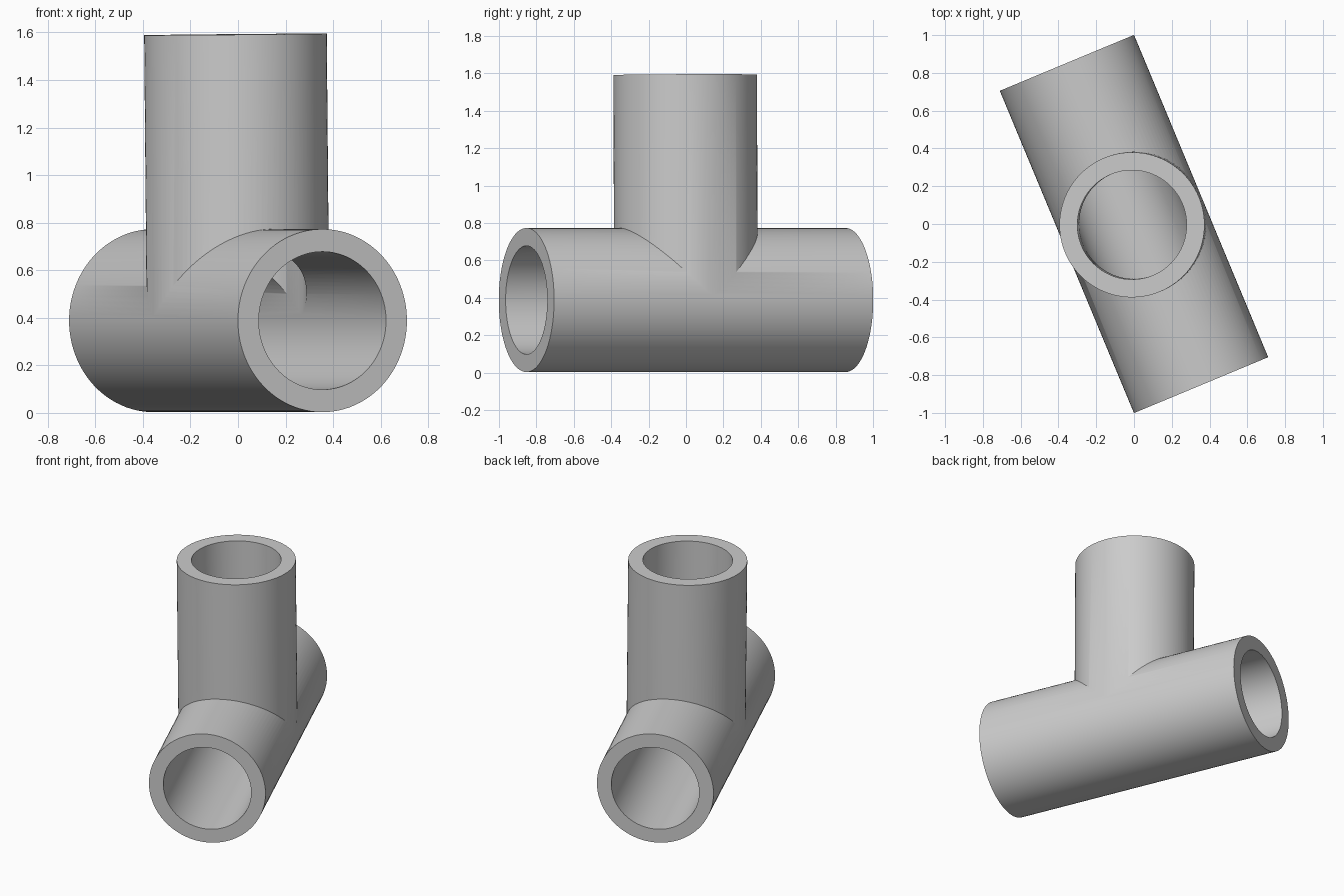
import bpy
from math import radians
from mathutils import Matrix

cube = bpy.data.objects.get("Cube")
if cube:
    bpy.data.objects.remove(cube, do_unlink=True)

OUTER, INNER = 0.385, 0.29
HALF_RUN = 0.924
BRANCH = 1.204
SEGMENTS = 96
TURN = Matrix.Rotation(radians(22.6), 4, "Z")
LIFT = Matrix.Translation((0, 0, 0.388))

# Plain grey finish
grey = bpy.data.materials.new("grey_plastic")
grey.use_nodes = True
colour = (0.6, 0.6, 0.6, 1)
grey.diffuse_color = colour
grey.node_tree.nodes["Principled BSDF"].inputs["Base Color"].default_value = colour


def tube(name, radius, start, end, tilt):
    """Solid cylinder along a tilted axis, from start to end past the joint."""
    bpy.ops.mesh.primitive_cylinder_add(vertices=SEGMENTS, radius=radius, depth=end - start)
    obj = bpy.context.object
    obj.name = name
    obj.data.transform(LIFT @ TURN @ tilt @ Matrix.Translation((0, 0, (start + end) / 2)))
    obj.data.materials.append(grey)
    return obj


def combine(target, tool, operation):
    mod = target.modifiers.new(operation.lower(), "BOOLEAN")
    mod.object, mod.operation, mod.solver = tool, operation, "EXACT"
    bpy.context.view_layer.objects.active = target
    bpy.ops.object.modifier_apply(modifier=mod.name)
    bpy.data.objects.remove(tool, do_unlink=True)


lying = Matrix.Rotation(radians(90), 4, "X")
upright = Matrix.Rotation(radians(-0.55), 4, "Y")

# Outer walls: straight run with a branch of nearly the same width
fitting = tube("pipe_tee", OUTER, -HALF_RUN, HALF_RUN, lying)
combine(fitting, tube("branch", OUTER - 0.001, 0, BRANCH, upright), "UNION")

# Bores through the run and down the branch
combine(fitting, tube("run_bore", INNER, -HALF_RUN - 0.1, HALF_RUN + 0.1, lying), "DIFFERENCE")
combine(fitting, tube("branch_bore", INNER - 0.001, 0, BRANCH + 0.1, upright), "DIFFERENCE")

bpy.ops.object.select_all(action="DESELECT")
fitting.select_set(True)
bpy.context.view_layer.objects.active = fitting
bpy.ops.object.shade_smooth_by_angle(angle=radians(30))
